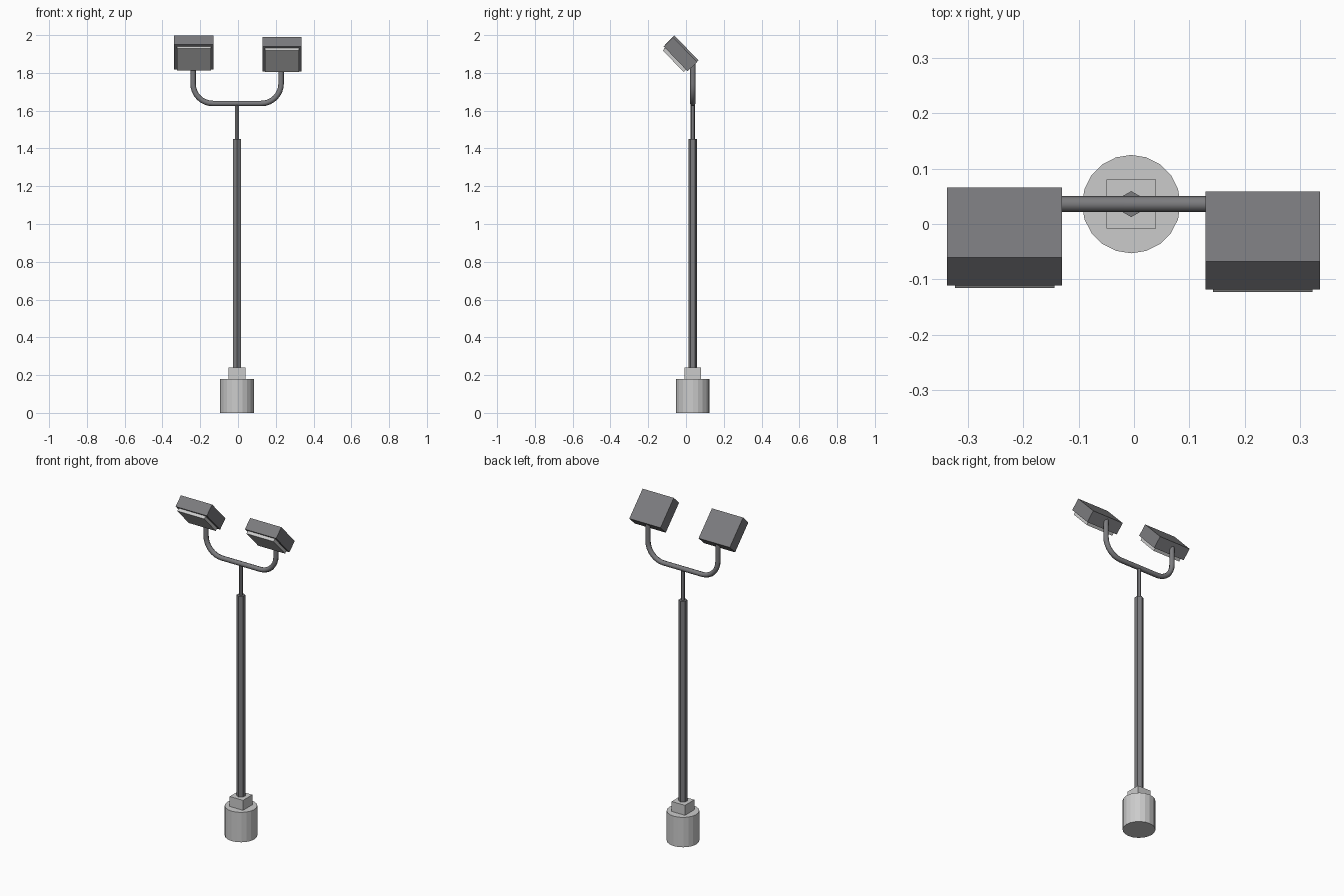
import bpy
from math import pi, sin, cos, atan2
from mathutils import Matrix, Vector

if "Cube" in bpy.data.objects:
    bpy.data.objects.remove(bpy.data.objects["Cube"])

CX, CY = -0.005, 0.036   # mast axis

dark = bpy.data.materials.new("dark_metal")
dark.diffuse_color = (0.2, 0.2, 0.21, 1)
dark.use_nodes = True
dark.node_tree.nodes["Principled BSDF"].inputs["Base Color"].default_value = dark.diffuse_color


def prism(name, sides, radius, z0, z1, turn=0.0, mat=None):
    bpy.ops.mesh.primitive_cylinder_add(
        vertices=sides, radius=radius, depth=z1 - z0,
        location=(CX, CY, (z0 + z1) / 2), rotation=(0, 0, turn))
    ob = bpy.context.object
    ob.name = name
    if mat:
        ob.data.materials.append(mat)
    return ob


def tilted_box(name, size, centre, tilt, mat=None):
    bpy.ops.mesh.primitive_cube_add(size=1)
    ob = bpy.context.object
    ob.name = name
    ob.data.transform(Matrix.Translation(centre)
                      @ Matrix.Rotation(tilt, 4, 'X')
                      @ Matrix.Diagonal((*size, 1)))
    if mat:
        ob.data.materials.append(mat)
    return ob


# Round footing and square socket
prism("base_drum", 20, 0.089, 0, 0.18)
prism("base_socket", 4, 0.0445 * 2 ** 0.5, 0.18, 0.24, pi / 4)

# Hexagonal pole with thinner upper section
prism("pole", 6, 0.0235, 0.24, 1.45, 0, dark)
prism("upper_pole", 6, 0.012, 1.45, 1.635, 0, dark)

# U-shaped tube carrying the lamps
ARM, BEND, Z = 0.233, 0.105, 1.638
half = [(ARM, 1.862)]
for i in range(9):
    a = i / 8 * pi / 2
    half.append((ARM - BEND + BEND * cos(a), Z + BEND - BEND * sin(a)))
path = half + [(-x, z) for x, z in reversed(half)]

curve = bpy.data.curves.new("fork_tube", 'CURVE')
curve.dimensions = '3D'
curve.bevel_depth = 0.0145
curve.bevel_resolution = 2
curve.use_fill_caps = True
spline = curve.splines.new('POLY')
spline.points.add(len(path) - 1)
for p, (x, z) in zip(spline.points, path):
    p.co = (CX + x, CY, z, 1)
fork = bpy.data.objects.new("fork_tube", curve)
bpy.context.collection.objects.link(fork)
curve.materials.append(dark)
bpy.ops.object.select_all(action='DESELECT')
fork.select_set(True)
bpy.context.view_layer.objects.active = fork
bpy.ops.object.convert(target='MESH')
bpy.ops.object.shade_smooth_by_angle(angle=0.8)

# Tilted floodlights: housing plus a light panel on the front face
LENGTH, THICK, PANEL = 0.183, 0.070, 0.018
TILT = atan2(-0.131, 0.126)
along = Vector((0, cos(TILT), sin(TILT)))       # down the back face
out = Vector((0, sin(TILT), -cos(TILT)))        # towards the lit side
for side, x, top in (("left", -0.234, (-0.061, 1.998)),
                     ("right", 0.233, (-0.068, 1.989))):
    corner = Vector((x, *top))
    tilted_box(side + "_lamp_housing", (0.208, LENGTH, THICK),
               corner + along * LENGTH / 2 + out * THICK / 2, TILT, dark)
    tilted_box(side + "_lamp_panel", (0.18, LENGTH - 0.024, PANEL),
               corner + along * LENGTH / 2 + out * (THICK + PANEL / 2), TILT)
